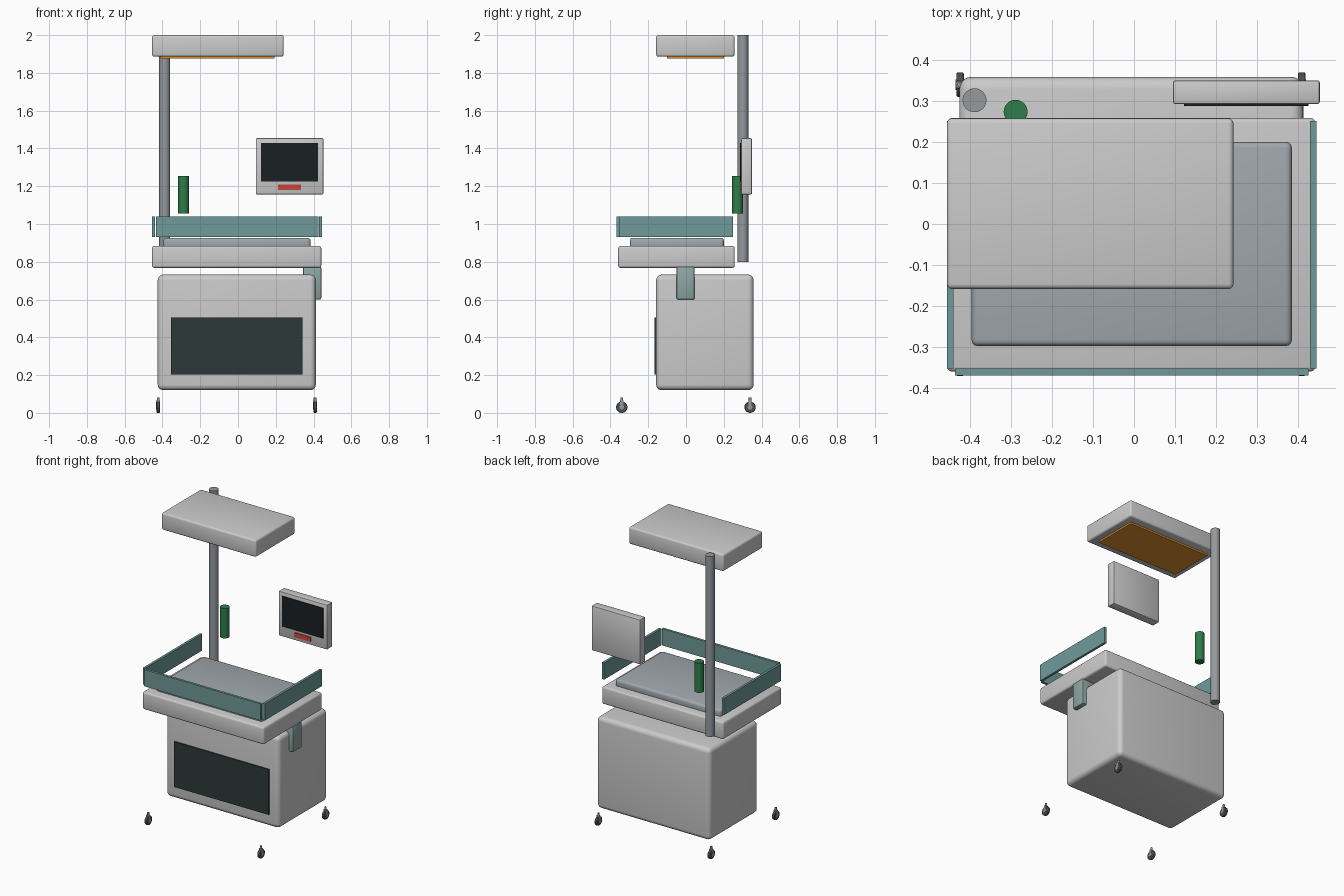
import bpy, bmesh, math
from mathutils import Matrix

if "Cube" in bpy.data.objects:
    bpy.data.objects.remove(bpy.data.objects["Cube"])


def material(name, color):
    m = bpy.data.materials.new(name)
    m.diffuse_color = (*color, 1)
    m.use_nodes = True
    m.node_tree.nodes["Principled BSDF"].inputs["Base Color"].default_value = m.diffuse_color
    return m


GLASS = material("teal_panel", (0.16, 0.32, 0.32))
DARK = material("dark_panel", (0.025, 0.04, 0.04))
SCREEN = material("screen_black", (0.01, 0.014, 0.016))
GREEN = material("green_bottle", (0.03, 0.2, 0.07))
RED = material("red_button", (0.6, 0.06, 0.04))
AMBER = material("amber_heater", (0.75, 0.28, 0.03))
PAD = material("pad_grey", (0.36, 0.4, 0.43))
METAL = material("pole_grey", (0.3, 0.32, 0.34))
RUBBER = material("rubber", (0.07, 0.07, 0.07))
BRACKET = material("bracket_teal", (0.27, 0.38, 0.37))


def finish(name, bm, mat, bevel=0, segments=3):
    me = bpy.data.meshes.new(name)
    bm.to_mesh(me)
    bm.free()
    ob = bpy.data.objects.new(name, me)
    bpy.context.collection.objects.link(ob)
    if mat:
        me.materials.append(mat)
    bpy.ops.object.select_all(action='DESELECT')
    ob.select_set(True)
    bpy.context.view_layer.objects.active = ob
    if bevel:
        mod = ob.modifiers.new("rounded_edges", 'BEVEL')
        mod.width, mod.segments = bevel, segments
        bpy.ops.object.modifier_apply(modifier=mod.name)
    bpy.ops.object.shade_smooth_by_angle(angle=math.radians(35))
    return ob


def box(name, x, y, z, mat=None, bevel=0, segments=3):
    """Box from (min, max) ranges on each axis."""
    bm = bmesh.new()
    bmesh.ops.create_cube(bm, size=1)
    for v in bm.verts:
        v.co = [(r[0] + r[1]) / 2 + c * (r[1] - r[0]) for c, r in zip(v.co, (x, y, z))]
    return finish(name, bm, mat, bevel, segments)


def cylinder(name, center, radius, depth, mat=None, axis='Z', bevel=0, sides=32):
    bm = bmesh.new()
    bmesh.ops.create_cone(bm, cap_ends=True, segments=sides, radius1=radius,
                          radius2=radius, depth=depth)
    rot = Matrix.Rotation(math.pi / 2, 4, 'Y') if axis == 'X' else Matrix()
    bm.transform(Matrix.Translation(center) @ rot)
    ob = finish(name, bm, mat)
    if bevel:
        mod = ob.modifiers.new("rounded_rim", 'BEVEL')
        mod.width, mod.segments, mod.limit_method = bevel, 2, 'ANGLE'
        mod.angle_limit = math.radians(40)
    return ob


# cabinet with dark front drawer panel
box("cabinet", (-0.425, 0.412), (-0.158, 0.358), (0.12, 0.732), None, 0.03, 5)
box("cabinet_front_panel", (-0.355, 0.342), (-0.166, -0.15), (0.203, 0.505), DARK)

# bed tray, mattress and side bracket
box("bed_tray", (-0.455, 0.441), (-0.359, 0.258), (0.768, 0.884), None, 0.012)
box("mattress", (-0.395, 0.384), (-0.297, 0.2), (0.87, 0.927), PAD, 0.015)
box("side_bracket", (0.345, 0.441), (-0.05, 0.046), (0.6, 0.775), BRACKET, 0.008, 2)

# guard panels around three sides of the bed
box("front_guard", (-0.435, 0.425), (-0.368, -0.352), (0.93, 1.041), GLASS)
for side, x in (("left", -0.447), ("right", 0.436)):
    box(side + "_guard", (x - 0.008, x + 0.008), (-0.352, 0.25), (0.93, 1.041), GLASS)

# pole, overhead heater canopy and glowing strip
cylinder("pole", (-0.388, 0.301, 1.4), 0.029, 1.2, METAL)
box("heater_canopy", (-0.455, 0.242), (-0.158, 0.257), (1.886, 2.0), None, 0.012)
box("heater_strip", (-0.41, 0.193), (-0.1, 0.2), (1.875, 1.892), AMBER)

# green bottle
cylinder("green_bottle", (-0.288, 0.273, 1.155), 0.029, 0.198, GREEN)

# monitor with screen and red alarm bar
box("monitor", (0.095, 0.452), (0.292, 0.349), (1.157, 1.454), None, 0.005, 2)
box("monitor_screen", (0.122, 0.424), (0.287, 0.3), (1.226, 1.428), SCREEN)
box("alarm_bar", (0.212, 0.333), (0.287, 0.3), (1.18, 1.21), RED)

# casters: wheel, hub, fork and stem
for fx, x in (("left", -0.423), ("right", 0.408)):
    for fy, y in (("front", -0.34), ("back", 0.339)):
        tag = fy + "_" + fx + "_caster_"
        cylinder(tag + "wheel", (x, y, 0.03), 0.03, 0.018, RUBBER, 'X', 0.004)
        cylinder(tag + "hub", (x, y, 0.03), 0.013, 0.022, METAL, 'X', sides=16)
        box(tag + "fork", (x - 0.011, x + 0.011), (y - 0.009, y + 0.009),
            (0.03, 0.066), METAL, 0.003, 2)
        cylinder(tag + "stem", (x, y, 0.07), 0.007, 0.025, METAL, sides=16)
